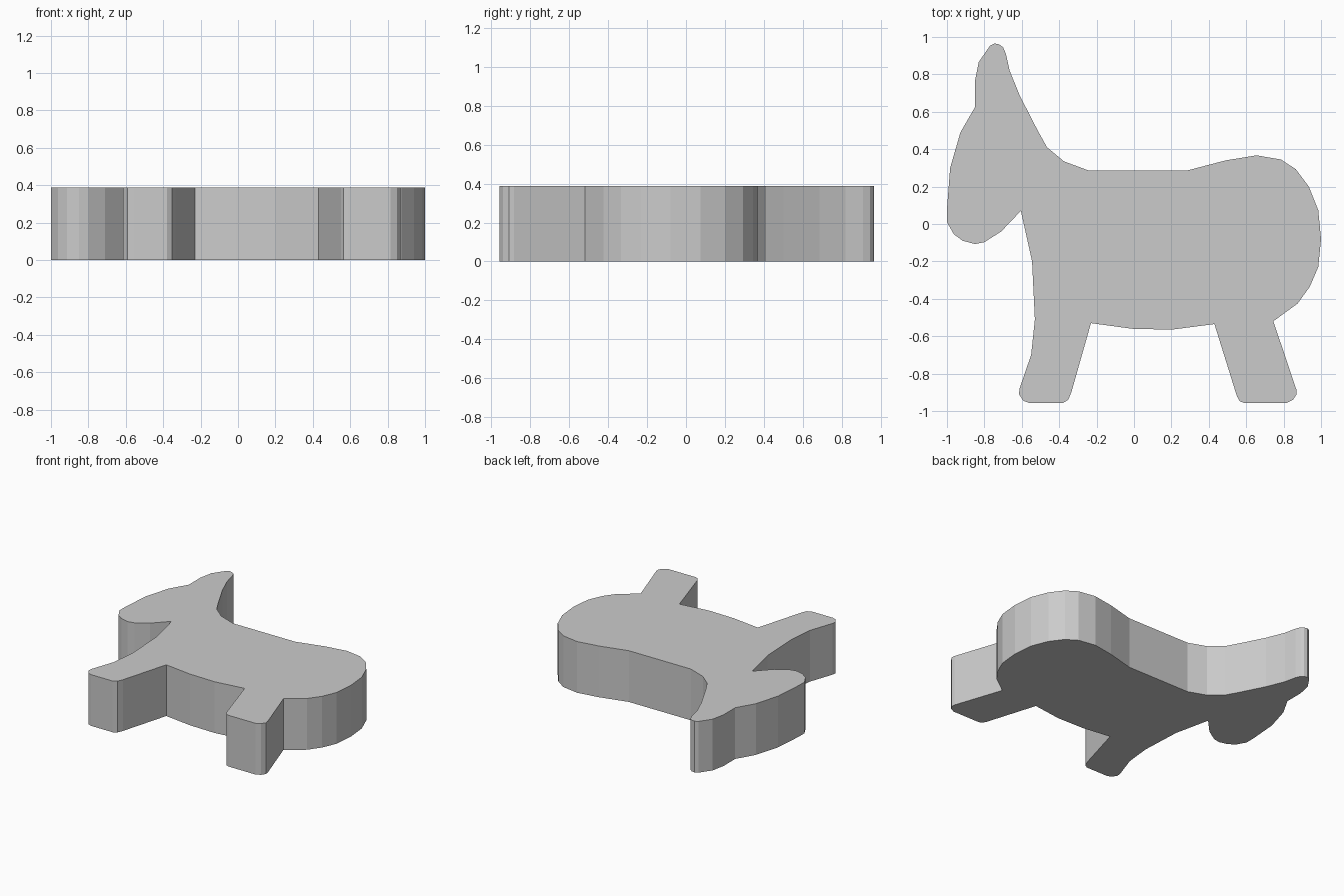
import bpy, bmesh

HEIGHT = 0.388

# Side silhouette of the animal, counter-clockwise, one profile per body part
ear = [(-0.685, 0.91), (-0.70, 0.945), (-0.72, 0.96), (-0.745, 0.965), (-0.77, 0.953),
       (-0.83, 0.866), (-0.85, 0.765), (-0.85, 0.625)]
head = [(-0.928, 0.49), (-0.983, 0.30), (-1.0, 0.08), (-1.0, 0.01), (-0.963, -0.055),
        (-0.915, -0.09), (-0.85, -0.107), (-0.80, -0.097), (-0.71, -0.04), (-0.605, 0.07)]
front_leg = [(-0.545, -0.20), (-0.53, -0.51), (-0.55, -0.70), (-0.612, -0.88),
             (-0.615, -0.91), (-0.592, -0.945), (-0.56, -0.957), (-0.38, -0.957),
             (-0.352, -0.94), (-0.335, -0.90)]
belly = [(-0.23, -0.53), (-0.01, -0.56), (0.20, -0.565), (0.43, -0.535)]
hind_leg = [(0.55, -0.92), (0.565, -0.947), (0.59, -0.957), (0.815, -0.957),
            (0.85, -0.94), (0.87, -0.91), (0.868, -0.885), (0.745, -0.52)]
rump = [(0.875, -0.425), (0.94, -0.335), (0.985, -0.23), (1.0, -0.08), (0.985, 0.075),
        (0.935, 0.20), (0.865, 0.293), (0.785, 0.345), (0.655, 0.367), (0.49, 0.34)]
back_and_neck = [(0.28, 0.285), (-0.24, 0.285), (-0.375, 0.335), (-0.465, 0.41),
                 (-0.515, 0.50), (-0.61, 0.685), (-0.665, 0.82)]
outline = ear + head + front_leg + belly + hind_leg + rump + back_and_neck

# Extrude the silhouette into a flat-faced slab
bm = bmesh.new()
base = bm.faces.new([bm.verts.new((x, y, 0)) for x, y in outline])
top = bmesh.ops.extrude_face_region(bm, geom=[base], use_keep_orig=True)
bmesh.ops.translate(bm, vec=(0, 0, HEIGHT),
                    verts=[v for v in top["geom"] if isinstance(v, bmesh.types.BMVert)])
bmesh.ops.recalc_face_normals(bm, faces=bm.faces)

mesh = bpy.data.meshes.new("animal_cutout")
bm.to_mesh(mesh)
bm.free()
bpy.context.collection.objects.link(bpy.data.objects.new("animal_cutout", mesh))
